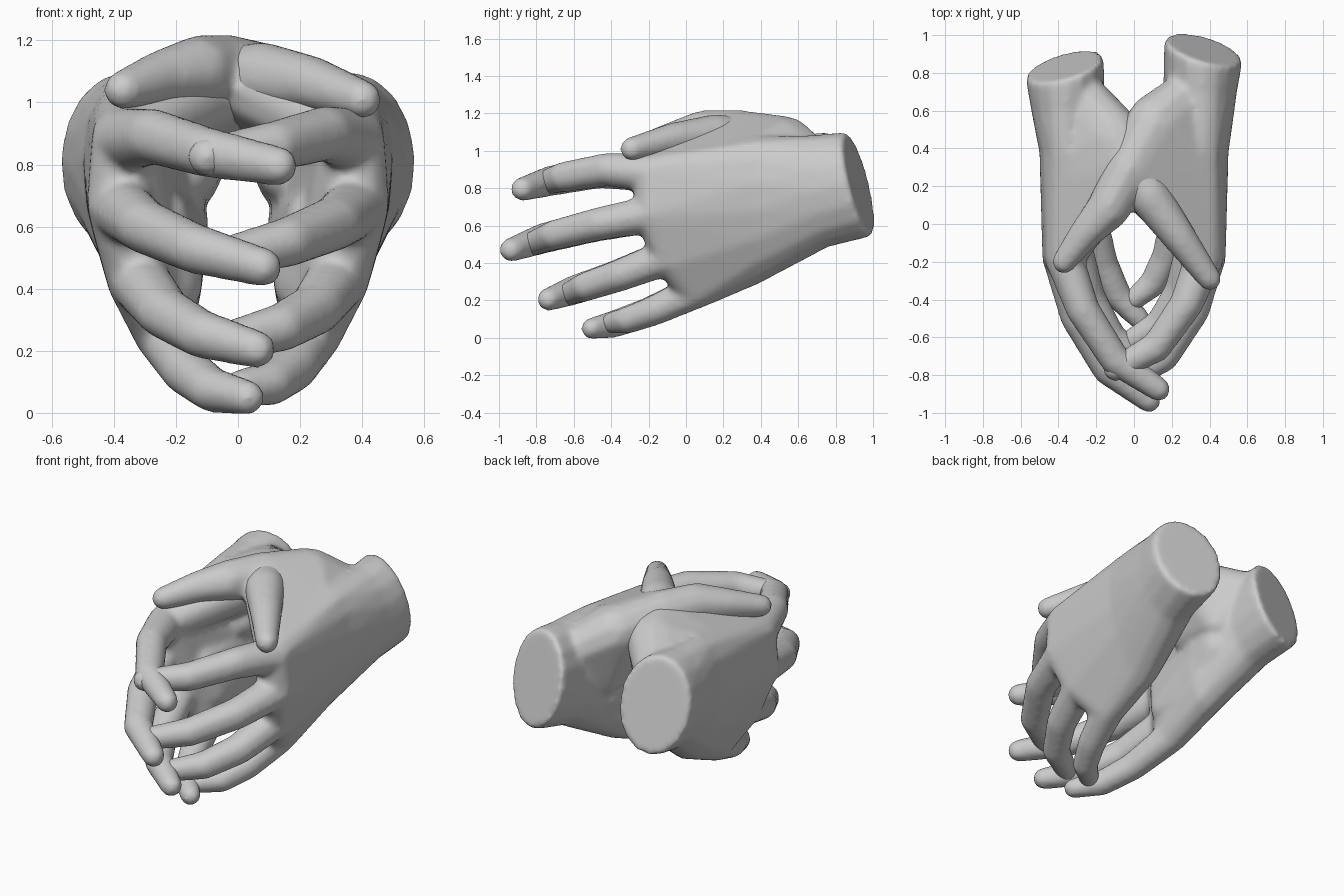
import bpy, bmesh, math
from mathutils import Vector

cube = bpy.data.objects.get("Cube")
if cube:
    bpy.data.objects.remove(cube, do_unlink=True)

grey = bpy.data.materials.new("plain grey")
grey.use_nodes = True
COLOUR = (0.6, 0.6, 0.6, 1)
grey.diffuse_color = COLOUR
grey.node_tree.nodes["Principled BSDF"].inputs["Base Color"].default_value = COLOUR


def hull(bm, balls):
    """Add the convex hull of a set of balls, each (x, y, z, radius)."""
    part = bmesh.new()
    for x, y, z, r in balls:
        made = bmesh.ops.create_icosphere(part, subdivisions=2, radius=r)
        bmesh.ops.translate(part, verts=made["verts"], vec=(x, y, z))
    out = bmesh.ops.convex_hull(part, input=part.verts)
    junk = {g for g in out["geom_interior"] + out["geom_unused"]
            if isinstance(g, bmesh.types.BMVert)}
    bmesh.ops.delete(part, geom=list(junk), context="VERTS")
    mesh = bpy.data.meshes.new("piece")
    part.to_mesh(mesh)
    part.free()
    bm.from_mesh(mesh)
    bpy.data.meshes.remove(mesh)


def chain(bm, balls):
    """Add a tapered limb through a row of balls."""
    for pair in zip(balls, balls[1:]):
        hull(bm, pair)


def ring(centre, across, up, r=0.012, count=16):
    """Small balls round an ellipse: one cross-section of wrist or palm."""
    pts = []
    for i in range(count):
        a = math.tau * i / count
        p = Vector(centre) + Vector(across) * math.cos(a) + Vector(up) * math.sin(a)
        pts.append((*p, r))
    return pts


# Finger paths from knuckle to tip, drawn for the hand on the +x side
FINGERS = {
    "index": [(.37, -.18, .88), (.28, -.42, .90), (.12, -.65, .86), (-.10, -.77, .825)],
    "middle": [(.385, -.17, .665), (.31, -.46, .61), (.16, -.70, .55), (-.05, -.83, .50)],
    "ring": [(.325, -.09, .435), (.25, -.35, .335), (.14, -.53, .275), (-.03, -.63, .235)],
    "pinky": [(.235, .05, .245), (.175, -.17, .145), (.105, -.31, .095), (0, -.40, .08)],
}
THICKNESS = {"index": 1, "middle": 1, "ring": .97, "pinky": .9}
RADII = (.105, .092, .084, .066)


def build_hand(name, side, wrist_y, thumb, reach):
    bm = bmesh.new()
    # Wrist and palm cross-sections
    end = ring((.367, wrist_y, .82), (.195, -.055, 0), (-.01, -.065, .27))
    neck = ring((.35, wrist_y - .19, .785), (.183, -.03, 0), (.01, -.03, .29))
    palm = ring((.30, .38, .68), (.18, 0, 0), (.06, 0, .385))
    knuckles = [(*path[0], RADII[0] * THICKNESS[f]) for f, path in FINGERS.items()]
    hull(bm, end + neck)
    hull(bm, neck + palm)
    hull(bm, palm + knuckles)
    # Padding on the inside of the palm
    hull(bm, [(.20, .5, .62, .11), (.22, .25, .42, .11),
              (.26, 0, .62, .11), (.21, .05, .42, .10)])
    # Fingers, stretched along their length by the reach
    for f, path in FINGERS.items():
        balls = []
        for i, p in enumerate(path):
            q = Vector(p) + Vector(reach) * (i / 3)
            balls.append((*q, RADII[i] * THICKNESS[f]))
        chain(bm, balls)
    # Thumb, its fleshy base, and the web to the index finger
    chain(bm, thumb)
    hull(bm, [thumb[0], (.28, .68, .93, .13), (.33, .3, .93, .14),
              (.18, .55, .75, .115), (.18, .3, .78, .115)])
    hull(bm, thumb[:2] + [(.33, .25, .93, .13), knuckles[0]])
    # Put the hand on its own side
    for v in bm.verts:
        v.co.x *= side
    bmesh.ops.recalc_face_normals(bm, faces=bm.faces)
    mesh = bpy.data.meshes.new(name)
    bm.to_mesh(mesh)
    bm.free()
    mesh.materials.append(grey)
    obj = bpy.data.objects.new(name, mesh)
    bpy.context.collection.objects.link(obj)
    # Fuse the pieces into one skin
    fuse = obj.modifiers.new("fuse", "REMESH")
    fuse.mode = "VOXEL"
    fuse.voxel_size = 0.016
    fuse.use_smooth_shade = True
    soft = obj.modifiers.new("soften", "SMOOTH")
    soft.factor = 0.5
    soft.iterations = 12


build_hand("left_side_hand", 1, .915,
           [(.11, .53, 1.03, .158), (-.03, .28, 1.09, .13), (-.13, .09, 1.10, .118),
            (-.25, -.04, 1.08, .09), (-.37, -.20, 1.04, .066)],
           (0, 0, 0))
build_hand("right_side_hand", -1, .825,
           [(.11, .47, 1.0, .155), (.02, .30, 1.06, .125), (-.08, .15, 1.08, .118),
            (-.24, -.07, 1.06, .092), (-.40, -.29, 1.01, .066)],
           (-.03, -.105, -.03))
